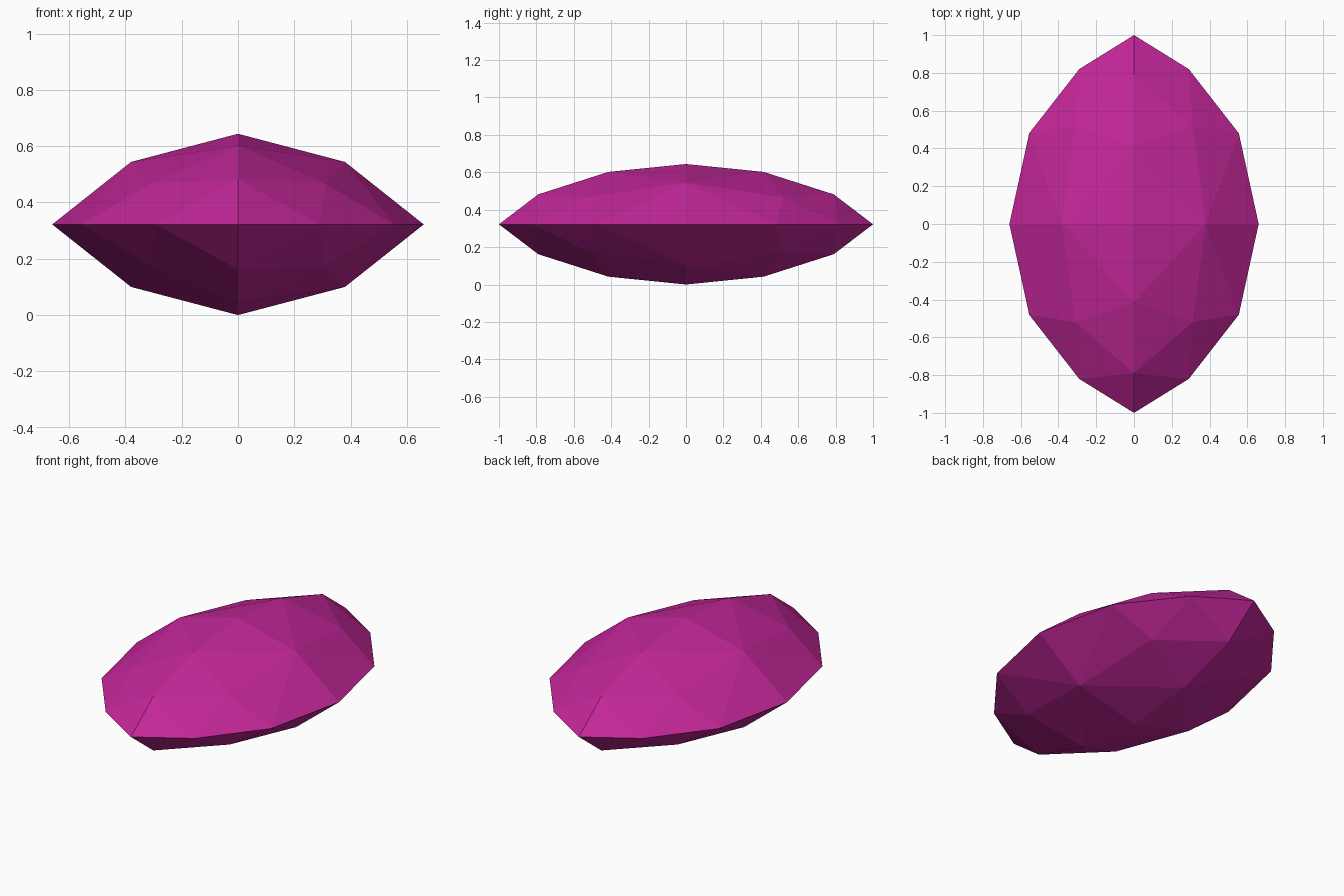
import bpy, bmesh

if "Cube" in bpy.data.objects:
    bpy.data.objects.remove(bpy.data.objects["Cube"])

# Corner points of one eighth of the gem, measured from its centre
OCTANT = [
    (0, 1, 0), (0, 0.79, 0.16), (0, 0.415, 0.28), (0, 0, 0.322),   # long ridge
    (0.38, 0, 0.222), (0.66, 0, 0),                                # cross ridge
    (0.555, 0.48, 0), (0.29, 0.82, 0),                             # girdle
    (0.31, 0.52, 0.145),                                           # facet centre
]
CENTRE_Z = 0.322

# Mirror the eighth in all three directions
points = {(sx * x, sy * y, sz * z)
          for x, y, z in OCTANT
          for sx in (1, -1) for sy in (1, -1) for sz in (1, -1)}

# Wrap the points in flat facets
bm = bmesh.new()
for x, y, z in sorted(points):
    bm.verts.new((x, y, z + CENTRE_Z))
bmesh.ops.convex_hull(bm, input=bm.verts[:])
bmesh.ops.recalc_face_normals(bm, faces=bm.faces[:])
mesh = bpy.data.meshes.new("gem")
bm.to_mesh(mesh)
bm.free()

gem = bpy.data.objects.new("gem", mesh)
bpy.context.collection.objects.link(gem)

# Single magenta colour
magenta = bpy.data.materials.new("magenta")
magenta.diffuse_color = (0.54, 0.02, 0.315, 1)
magenta.use_nodes = True
magenta.node_tree.nodes["Principled BSDF"].inputs["Base Color"].default_value = magenta.diffuse_color
mesh.materials.append(magenta)
